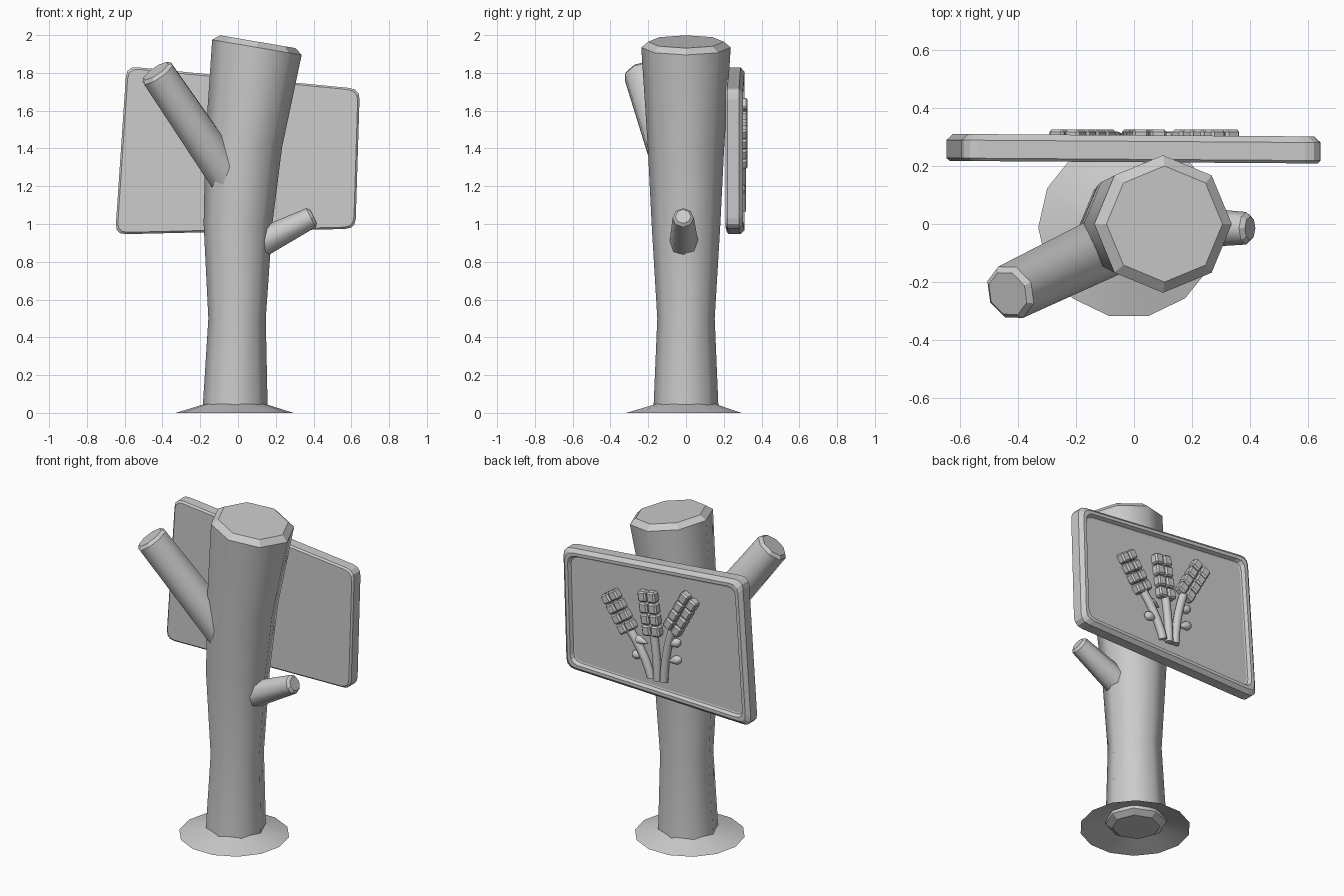
import bpy, bmesh, math
from mathutils import Vector, Matrix

if "Cube" in bpy.data.objects:
    bpy.data.objects.remove(bpy.data.objects["Cube"], do_unlink=True)

grey = bpy.data.materials.new("plain_grey")
grey.use_nodes = True
grey.diffuse_color = (0.6, 0.6, 0.6, 1)
grey.node_tree.nodes["Principled BSDF"].inputs["Base Color"].default_value = (0.6, 0.6, 0.6, 1)


def finish(name, bm):
    bmesh.ops.recalc_face_normals(bm, faces=bm.faces)
    mesh = bpy.data.meshes.new(name)
    bm.to_mesh(mesh)
    bm.free()
    mesh.materials.append(grey)
    obj = bpy.data.objects.new(name, mesh)
    bpy.context.collection.objects.link(obj)
    return obj


def loft(name, rings, smooth=(), caps=True):
    """Skin a list of point rings; the bands listed in smooth are shaded smooth."""
    bm = bmesh.new()
    loops = [[bm.verts.new(p) for p in ring] for ring in rings]
    for band, (a, b) in enumerate(zip(loops, loops[1:])):
        for i in range(len(a)):
            j = (i + 1) % len(a)
            face = bm.faces.new((a[i], a[j], b[j], b[i]))
            face.smooth = band in smooth
    if caps:
        bm.faces.new(loops[0][::-1])
        bm.faces.new(loops[-1])
    return finish(name, bm)


def level_ring(cx, cy, z, r, sides=8, tilt=0.0):
    ring = []
    for i in range(sides):
        a = math.tau * i / sides
        x, y = r * math.cos(a), r * math.sin(a)
        ring.append(Vector((cx + x, cy + y, z - tilt * x)))
    return ring


def limb(name, start, end, r0, r1, chamfer, sides=8):
    """Tapered limb with a chamfered tip."""
    start, end = Vector(start), Vector(end)
    axis = (end - start).normalized()
    turn = axis.to_track_quat('Z', 'Y')
    stations = [(start, r0), (end - axis * chamfer, r1), (end, r1 - chamfer)]
    rings = [[p + turn @ v for v in level_ring(0, 0, 0, r, sides)] for p, r in stations]
    return loft(name, rings, smooth=(0,))


# Trunk: flared foot, waist, and a leaning, sloping chamfered top
trunk_stations = [(-0.015, 0.0, 0.135, 0), (-0.015, 0.025, 0.172, 0),
                  (-0.005, 0.5, 0.152, 0), (0.0, 1.0, 0.182, 0),
                  (0.03, 1.42, 0.203, 0.08), (0.1, 1.935, 0.237, 0.17),
                  (0.105, 1.965, 0.2, 0.17)]
loft("trunk", [level_ring(cx, 0, z, r, 8, t) for cx, z, r, t in trunk_stations],
     smooth=range(1, 5))

# Thin ground skirt around the foot
loft("ground_skirt", [level_ring(-0.018, -0.012, 0, 0.312, 14),
                      level_ring(-0.015, 0, 0.05, 0.15, 14)], smooth=(0,), caps=False)

# Two cut branches
limb("right_branch", (0.0, -0.03, 1.17), (-0.435, -0.24, 1.81), 0.11, 0.098, 0.018)
limb("left_branch", (0.08, -0.01, 0.88), (0.4, -0.015, 1.04), 0.08, 0.056, 0.015)

# Sign board: rounded skewed outline, chamfered rim, recessed back panel
corners = [Vector((0.645, 1.715)), Vector((-0.59, 1.835)),
           Vector((-0.65, 0.945)), Vector((0.622, 0.975))]
centre = sum(corners, Vector((0, 0))) / 4


def board_ring(inset, y):
    ring = []
    for i, c in enumerate(corners):
        a = c + (corners[i - 1] - c).normalized() * 0.055
        b = c + (corners[(i + 1) % 4] - c).normalized() * 0.055
        for t in (0, 0.33, 0.67, 1):
            p = a * (1 - t) ** 2 + c * 2 * t * (1 - t) + b * t ** 2 - centre
            x = centre.x + p.x * (1 - inset / 0.63)
            z = centre.y + p.y * (1 - inset / 0.42)
            ring.append(Vector((x, y - 0.007 * x, z)))
    return ring


loft("sign_board", [board_ring(*s) for s in
                    ((0.01, 0.213), (0, 0.223), (0, 0.285), (0.022, 0.306),
                     (0.042, 0.306), (0.052, 0.285), (0.06, 0.282))])


# Wheat ears: two columns of chamfered grains on each head
def wheat_head(name, top, bottom, rows=4):
    top, bottom = Vector(top), Vector(bottom)
    up = top - bottom
    step = up.length / rows
    along = up.normalized()
    side = Vector((along.y, -along.x))
    bm = bmesh.new()
    for row in range(rows):
        for s in (-1, 1):
            p = bottom + along * step * (row + 0.5) + side * s * 0.031
            basis = Matrix(((side.x, 0, along.x, p.x), (0, 1, 0, 0.3),
                            (side.y, 0, along.y, p.y), (0, 0, 0, 1)))
            size = Matrix.Diagonal((0.057, 0.052, step * 0.93, 1))
            made = bmesh.ops.create_cube(bm, size=1, matrix=basis @ size)
            edges = {e for v in made["verts"] for e in v.link_edges}
            bmesh.ops.bevel(bm, geom=list(edges), offset=0.009, segments=1,
                            affect='EDGES', profile=0.5)
    finish(name, bm)


def stem(name, bottom, bend, top):
    """Curved round stalk lying on the panel."""
    b, m, t = (Vector((p[0], 0.293, p[1])) for p in (bottom, bend, top))
    rings = []
    for i in range(6):
        k = i / 5
        p = b * (1 - k) ** 2 + m * 2 * k * (1 - k) + t * k * k
        d = (m - b) * (1 - k) + (t - m) * k
        turn = Vector((0, 0, 1)).rotation_difference(d)
        rings.append([p + turn @ v for v in level_ring(0, 0, 0, 0.025)])
    loft(name, rings, smooth=range(5))


wheat_head("left_wheat_head", (0.32, 1.53), (0.175, 1.32))
wheat_head("middle_wheat_head", (0.055, 1.605), (0.015, 1.335))
wheat_head("right_wheat_head", (-0.245, 1.645), (-0.11, 1.4))
stem("left_stem", (0.033, 1.07), (0.07, 1.2), (0.18, 1.33))
stem("middle_stem", (-0.01, 1.065), (-0.01, 1.2), (0.018, 1.36))
stem("right_stem", (-0.055, 1.07), (-0.06, 1.25), (-0.115, 1.41))


# Teardrop leaves pointing towards the stems
def leaf(name, tip, tail):
    tip, tail = (Vector((p[0], 0.29, p[1])) for p in (tip, tail))
    turn = (tail - tip).to_track_quat('Z', 'Y')
    rings = []
    for k, r in ((0, 0.003), (0.35, 0.016), (0.65, 0.028), (0.88, 0.021), (1, 0.004)):
        rings.append([tip.lerp(tail, k) + turn @ v for v in level_ring(0, 0, 0, r)])
    loft(name, rings, smooth=range(4))


leaf("left_lower_leaf", (0.07, 1.185), (0.165, 1.185))
leaf("left_upper_leaf", (0.06, 1.27), (0.15, 1.285))
leaf("right_lower_leaf", (-0.08, 1.2), (-0.17, 1.235))
leaf("right_upper_leaf", (-0.08, 1.295), (-0.165, 1.345))
